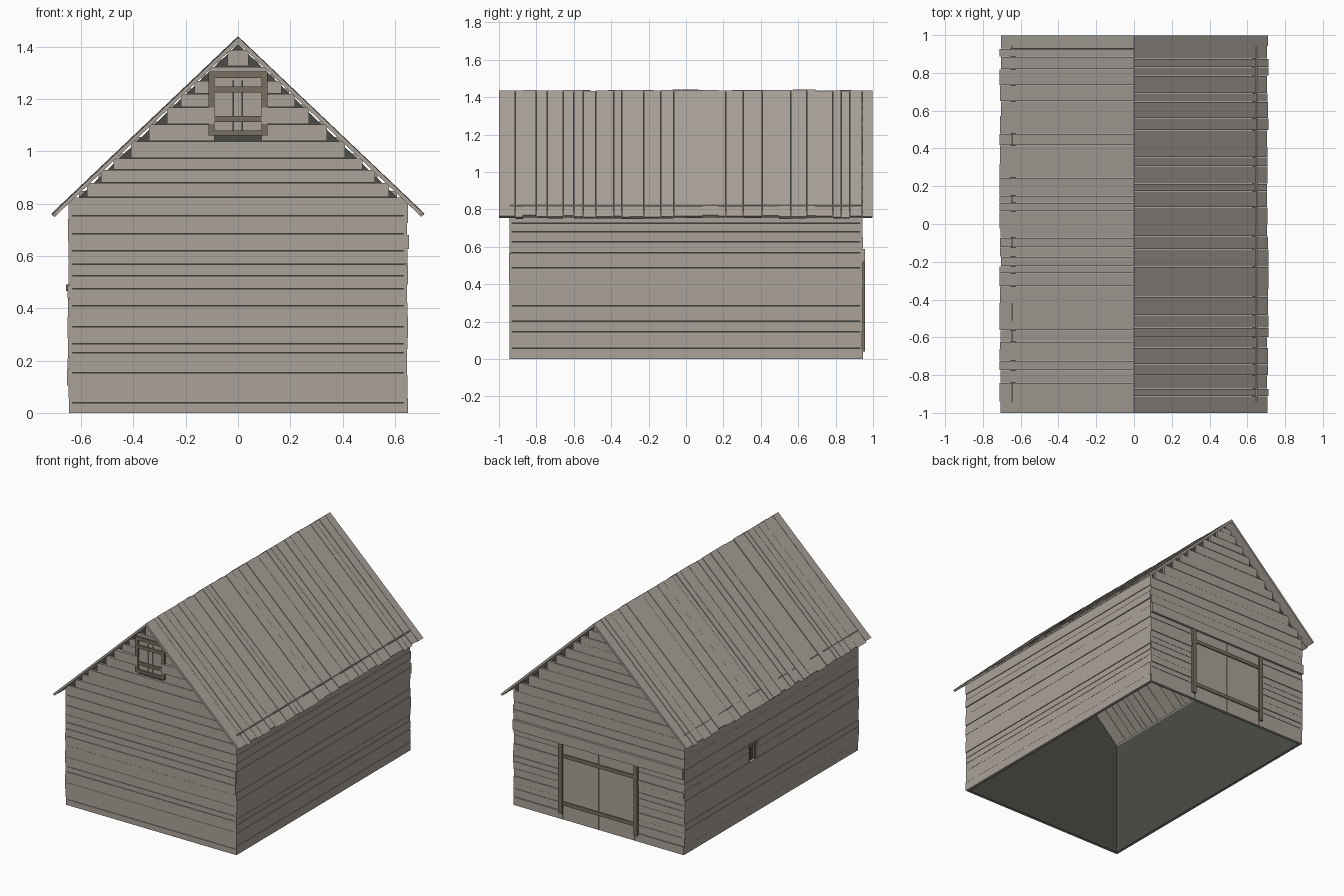
import bpy, bmesh, random

random.seed(4)
cube = bpy.data.objects.get("Cube")
if cube:
    bpy.data.objects.remove(cube, do_unlink=True)


def material(name, rgb):
    m = bpy.data.materials.new(name)
    m.use_nodes = True
    m.diffuse_color = (*rgb, 1)
    m.node_tree.nodes["Principled BSDF"].inputs["Base Color"].default_value = (*rgb, 1)
    return m


WOOD = material("weathered_wood", (0.40, 0.365, 0.32))
TRIM = material("brown_trim", (0.19, 0.155, 0.12))
DARK = material("dark_backing", (0.07, 0.073, 0.062))

HX, HY = 0.645, 0.942            # half size of the walls
RIDGE, EAVE_X, EAVE_Z = 1.44, 0.71, 0.765
SLOPE = (RIDGE - EAVE_Z) / EAVE_X


def prism(bm, profile, y0, y1):
    """Extrude an (x, z) outline along y."""
    a = [bm.verts.new((x, y0, z)) for x, z in profile]
    b = [bm.verts.new((x, y1, z)) for x, z in profile]
    bm.faces.new(a)
    bm.faces.new(b[::-1])
    for i in range(len(a)):
        j = (i + 1) % len(a)
        bm.faces.new((a[j], a[i], b[i], b[j]))


def box(bm, x0, x1, y0, y1, z0, z1):
    prism(bm, [(x0, z0), (x1, z0), (x1, z1), (x0, z1)], y0, y1)


def finish(name, bm, mat):
    bmesh.ops.recalc_face_normals(bm, faces=bm.faces)
    me = bpy.data.meshes.new(name)
    bm.to_mesh(me)
    bm.free()
    me.materials.append(mat)
    ob = bpy.data.objects.new(name, me)
    bpy.context.collection.objects.link(ob)


def boxes(name, mat, *dims):
    bm = bmesh.new()
    for d in dims:
        box(bm, *d)
    finish(name, bm, mat)


def steps(start, end, low, high):
    """Edges of random-width boards between two limits."""
    out = [start]
    while out[-1] < end - high:
        out.append(out[-1] + random.uniform(low, high))
    return out + [end]


def split(half, z0, z1, hole):
    """Spans of a board on either side of an opening (a0, a1, z0, z1)."""
    if hole and z0 < hole[3] - 0.01 and z1 > hole[2] + 0.01:
        return [(-half, hole[0]), (hole[1], half)]
    return [(-half, half)]


# Dark backing sheets inside the boards, open at the bottom
GX = HX - 0.012
gable = [(-GX, 0), (GX, 0), (GX, 0.80), (0, RIDGE - 0.03), (-GX, 0.80)]
for side, name in ((-1, "front_backing"), (1, "back_backing")):
    bm = bmesh.new()
    prism(bm, gable, side * (HY - 0.012), side * (HY - 0.017))
    finish(name, bm, DARK)
for side, name in ((-1, "right_backing"), (1, "left_backing")):
    xs = sorted((side * GX, side * (GX - 0.005)))
    boxes(name, DARK, (*xs, -HY + 0.014, HY - 0.014, 0, 0.80))

# Gable boards, stepped under the roof
low = [0, .04, .155, .23, .265, .33, .41, .475, .525, .57, .62, .685, .755, .825]
high = [.88, .93, .975, 1.04, 1.105, 1.17, 1.22, 1.27, 1.325, 1.39]
LOFT = (-0.09, 0.09, 1.04, 1.28)
DOOR = (-0.275, 0.275, 0, 0.52)
for side, name, hole in ((-1, "front_boards", LOFT), (1, "back_boards", DOOR)):
    bm = bmesh.new()
    edges = low + high
    if side > 0:
        edges = steps(0, 0.52, .035, .06) + steps(0.52, 1.39, .05, .075)[1:]
    for z0, z1 in zip(edges, edges[1:]):
        half = min(HX, (RIDGE - 0.012 - z1) / SLOPE)
        out = random.uniform(0, 0.005)
        if side < 0 and z0 == 1.105 or side > 0 and abs(z0 - 0.52) < 0.001:
            out = 0.016                   # proud board lapping the frame
        for a, b in split(half, z0, z1, hole):
            box(bm, a, b, side * (HY - 0.012), side * (HY + out), z0, z1 - 0.002)
    finish(name, bm, WOOD)

# Side boards
HATCH = (0.17, 0.25, 0.37, 0.49)
for side, name, hole in ((-1, "right_boards", HATCH), (1, "left_boards", None)):
    bm = bmesh.new()
    edges = steps(0, 0.37, .04, .09) + steps(0.37, 0.49, .05, .07)[1:] \
        + steps(0.49, 0.825, .04, .09)[1:]
    for z0, z1 in zip(edges, edges[1:]):
        xs = sorted((side * GX, side * (HX + random.uniform(0.001, 0.008))))
        for a, b in split(HY, z0, z1, hole):
            box(bm, *xs, a, b, z0, z1 - 0.002)
    finish(name, bm, WOOD)

# Roof planks running from ridge to eave
for side, name in ((-1, "right_roof"), (1, "left_roof")):
    bm = bmesh.new()
    edges = steps(-1, 1, .035, .10)
    for y0, y1 in zip(edges, edges[1:]):
        ex = EAVE_X + random.uniform(-0.006, 0.003)
        ez = RIDGE - ex * SLOPE
        drop = random.uniform(0, 0.006)
        prism(bm, [(0, RIDGE - drop), (side * ex, ez - drop),
                   (side * (ex - 0.012), ez - 0.013), (0, RIDGE - 0.025)], y0, y1 - 0.002)
    finish(name, bm, WOOD)

# Loft shutters and frame
F = -HY
boxes("loft_shutters", WOOD,
      *[(a, b, F - 0.004, F + 0.012, 1.065, 1.285)
        for a, b in ((-.09, -.019), (-.017, .015), (.017, .09))])
boxes("loft_frame", TRIM,
      (-.112, -.09, F - .013, F, 1.06, 1.305), (.09, .112, F - .013, F, 1.06, 1.305),
      (-.112, .112, F - .014, F, 1.28, 1.305), (-.112, .112, F - .014, F, 1.06, 1.08))
boxes("loft_battens", TRIM,
      *[(-.09, .09, F - .011, F, z, z + .023) for z in (1.112, 1.225)])

# Double back door with posts and battens
boxes("back_door", WOOD,
      *[(a, b, HY - .012, HY + .003, 0, .518) for a, b in ((-.272, -.001), (.001, .272))])
boxes("back_door_frame", TRIM,
      *[(a, a + .03, HY - .01, HY + .015, .04, .518) for a in (-.30, .27)])
boxes("back_door_battens", TRIM,
      *[(-.27, .27, HY, HY + .01, z, z + .025) for z in (.10, .425)])

# Small side hatch
boxes("hatch_lintel", TRIM, (-HX - .012, -HX, .165, .255, .465, .49))
boxes("hatch_jambs", TRIM,
      *[(-HX - .003, -HX + .01, a, a + .015, .37, .465) for a in (.17, .235)])
